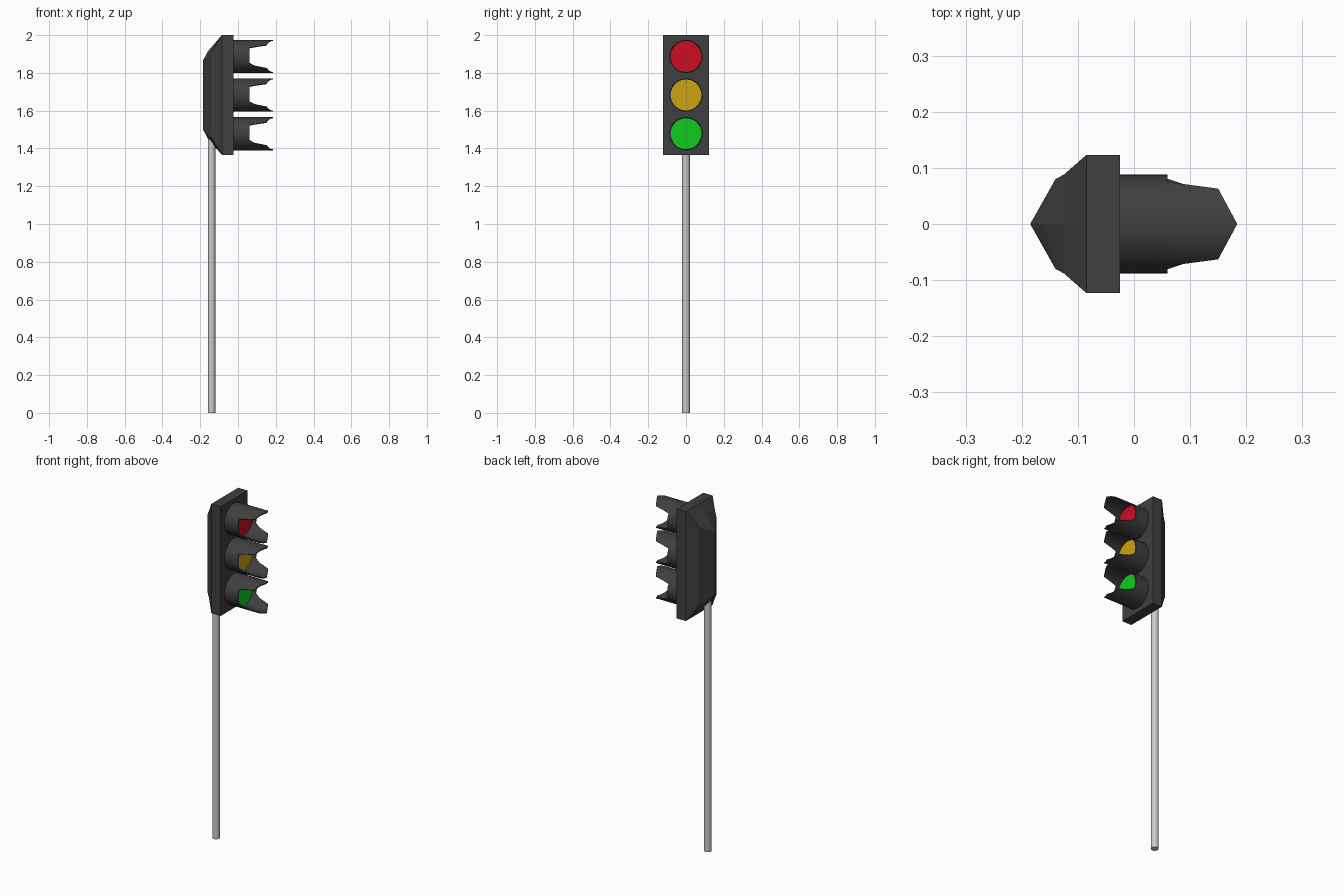
import bpy, bmesh
from math import sin, cos, radians

if "Cube" in bpy.data.objects:
    bpy.data.objects.remove(bpy.data.objects["Cube"])

CZ = 1.683  # height of the housing centre


def material(name, rgb):
    m = bpy.data.materials.new(name)
    m.diffuse_color = (*rgb, 1)
    m.use_nodes = True
    m.node_tree.nodes["Principled BSDF"].inputs["Base Color"].default_value = m.diffuse_color
    return m


def finish(name, bm, mat=None, smooth=True):
    bmesh.ops.remove_doubles(bm, verts=bm.verts, dist=1e-5)
    bmesh.ops.recalc_face_normals(bm, faces=bm.faces)
    me = bpy.data.meshes.new(name)
    bm.to_mesh(me)
    bm.free()
    ob = bpy.data.objects.new(name, me)
    bpy.context.collection.objects.link(ob)
    if mat:
        me.materials.append(mat)
    if smooth:
        bpy.ops.object.select_all(action='DESELECT')
        bpy.context.view_layer.objects.active = ob
        ob.select_set(True)
        bpy.ops.object.shade_smooth_by_angle(angle=radians(30))
    return ob


def bridge(bm, rings, closed=False):
    pairs = list(zip(rings, rings[1:]))
    if closed:
        pairs.append((rings[-1], rings[0]))
    for a, b in pairs:
        for i in range(len(a)):
            j = (i + 1) % len(a)
            bm.faces.new((a[i], a[j], b[j], b[i]))


dark = material("dark_plastic", (0.05, 0.05, 0.05))
lamps = [("green", (0.005, 0.6, 0.015), 1.478),
         ("yellow", (0.6, 0.37, 0.006), 1.683),
         ("red", (0.6, 0.004, 0.015), 1.887)]

# pole
bm = bmesh.new()
bmesh.ops.create_cone(bm, cap_ends=True, segments=20, radius1=0.02, radius2=0.02, depth=1.48)
bmesh.ops.translate(bm, verts=bm.verts, vec=(-0.14, 0, 0.74))
finish("pole", bm)

# housing: rings of (side x, half width, side half height, middle x, middle half height)
sections = [(-0.025, 0.123, 0.3175, -0.025, 0.3175),
            (-0.085, 0.123, 0.3175, -0.085, 0.3175),
            (-0.125, 0.088, 0.252, -0.125, 0.271),
            (-0.14, 0.08, 0.225, -0.16, 0.23),
            (-0.185, 0.0, 0.183, -0.185, 0.183)]
bm = bmesh.new()
rings = []
for x, w, h, mx, mh in sections:
    pts = [(x, -w, h), (mx, 0, mh), (x, w, h), (x, w, -h), (mx, 0, -mh), (x, -w, -h)]
    rings.append([bm.verts.new((px, py, CZ + pz)) for px, py, pz in pts])
bridge(bm, rings)
bm.faces.new(rings[0])
bmesh.ops.dissolve_degenerate(bm, edges=bm.edges, dist=1e-5)
finish("housing", bm, dark, smooth=False)


# front edge of the hood by angle from the top
def hood_reach(deg):
    y = 0.088 * sin(radians(deg))
    if y <= 0.0631:
        return 0.184 - 0.034 * y / 0.063
    return max(0.06, 0.15 - 0.09 * (y - 0.063) / 0.012)


half = [0, 9, 18, 27, 36, 45.7, 52, 58.5, 68, 78, 90, 102, 114, 126, 138, 150, 160, 170]
angles = half + [180] + [-a for a in reversed(half[1:])]

for name, rgb, z in lamps:
    # hooded tube with a thin wall
    bm = bmesh.new()
    rings = []
    for r, front in ((0.088, False), (0.088, True), (0.082, True), (0.082, False)):
        rings.append([bm.verts.new((hood_reach(abs(a)) if front else -0.026,
                                    r * sin(radians(a)), z + r * cos(radians(a))))
                      for a in angles])
    bridge(bm, rings, closed=True)
    finish(name + "_hood", bm, dark)
    # coloured lens disc set inside the tube
    bm = bmesh.new()
    bm.faces.new([bm.verts.new((0.04, -0.082 * sin(radians(a)), z + 0.082 * cos(radians(a))))
                  for a in reversed(angles)])
    finish(name + "_lens", bm, material(name + "_light", rgb), smooth=False)
